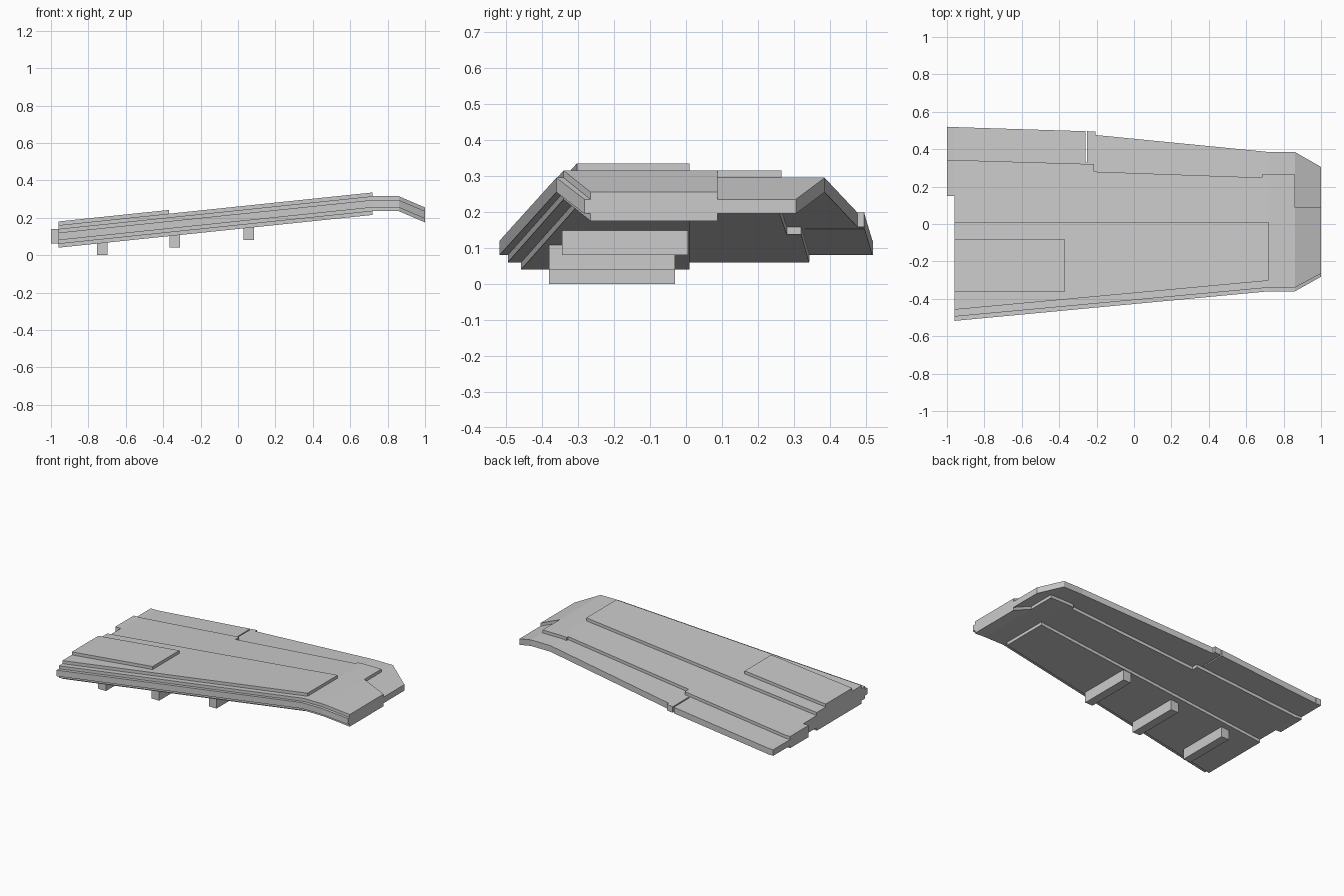
import bpy, bmesh
from mathutils import Vector

if "Cube" in bpy.data.objects:
    bpy.data.objects.remove(bpy.data.objects["Cube"])

ROOT, BEND, SHOULDER, TIP = -0.96, 0.72, 0.86, 1.0
RISE, DROP = 0.175, 0.06


def rise(x):
    """Height of the wing's bent centre surface above its root."""
    if x <= BEND:
        return RISE * max(0.0, x - ROOT) / (BEND - ROOT)
    return RISE - DROP * max(0.0, x - SHOULDER) / (TIP - SHOULDER)


def plate(name, outline, z0, z1, follow=True):
    """Extrude a plan outline, fold it at the bends and lift it along the wing."""
    bm = bmesh.new()
    face = bm.faces.new([bm.verts.new((x, y, z0)) for x, y in outline])
    res = bmesh.ops.extrude_face_region(bm, geom=[face])
    for v in res["geom"]:
        if isinstance(v, bmesh.types.BMVert):
            v.co.z = z1
    if follow:
        for x in (BEND, SHOULDER):
            bmesh.ops.bisect_plane(bm, geom=bm.verts[:] + bm.edges[:] + bm.faces[:],
                                   dist=1e-5, plane_co=Vector((x, 0, 0)),
                                   plane_no=Vector((1, 0, 0)))
        for v in bm.verts:
            v.co.z += rise(v.co.x)
    bmesh.ops.recalc_face_normals(bm, faces=bm.faces[:])
    me = bpy.data.meshes.new(name)
    bm.to_mesh(me)
    bm.free()
    ob = bpy.data.objects.new(name, me)
    bpy.context.collection.objects.link(ob)
    return ob


def rect(x0, x1, y0, y1):
    return [(x0, y0), (x1, y0), (x1, y1), (x0, y1)]


# Thin core with the full wing outline, flap slit and trailing edge step
plate("wing_core", [
    (ROOT, -0.518), (BEND, -0.36), (SHOULDER, -0.36), (TIP, -0.282),
    (TIP, 0.305), (SHOULDER, 0.385), (BEND, 0.385), (-0.207, 0.476),
    (-0.207, 0.495), (-0.25, 0.496), (-0.25, 0.33), (-0.258, 0.33),
    (-0.258, 0.496), (ROOT, 0.518)], 0.08, 0.12)

# Middle layer, stepped in at the flaps and at the tip
plate("wing_middle_layer", [
    (ROOT, -0.495), (BEND, -0.34), (SHOULDER, -0.34), (TIP, -0.265),
    (TIP, 0.088), (SHOULDER, 0.088), (SHOULDER, 0.265), (0.685, 0.265),
    (0.685, 0.248), (-0.215, 0.28), (-0.215, 0.32), (ROOT, 0.342)], 0.06, 0.14)

# Thick spar layer towards the leading edge
plate("wing_spar_layer", [
    (ROOT, -0.458), (BEND, -0.303), (BEND, 0.01), (ROOT, 0.01)], 0.04, 0.16)

# Raised panel on top at the root
plate("top_panel", rect(ROOT, -0.37, -0.36, -0.083), 0.15, 0.18)

# Root end stubs of the flaps
plate("flap_root_stub", [(-1.0, 0.34), (ROOT, 0.34), (ROOT, 0.519), (-1.0, 0.52)],
      0.08, 0.12, False)
plate("inner_root_stub", rect(-1.0, ROOT, 0.15, 0.343), 0.063, 0.14, False)

# Three pylons under the wing
for i, (x, y, z) in enumerate([(-0.725, -0.38, 0.0), (-0.337, -0.38, 0.04), (0.057, -0.345, 0.08)]):
    plate(f"pylon_{i + 1}", rect(x - 0.028, x + 0.028, y, y + 0.35), z, z + 0.08, False)
